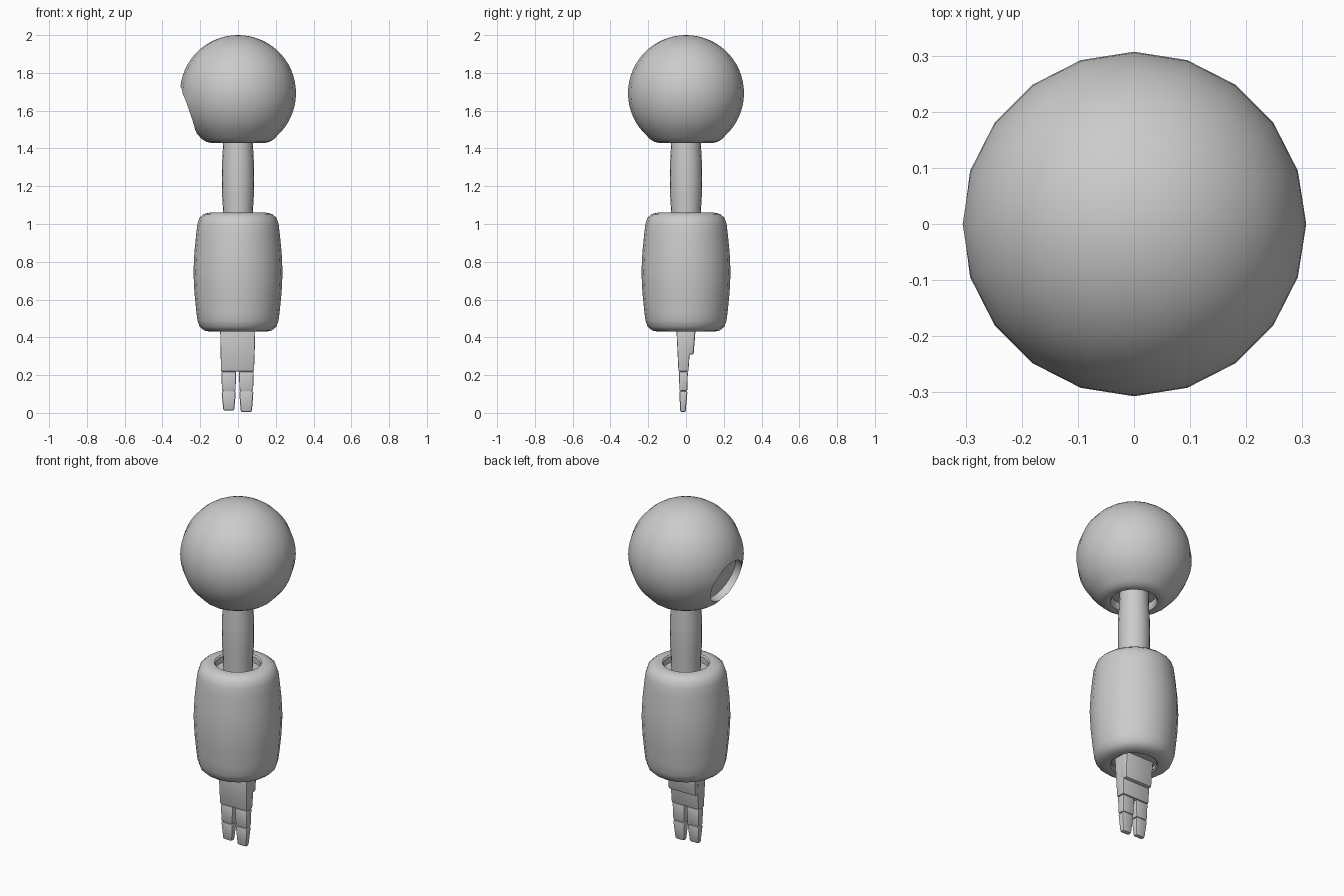
import bpy, bmesh, math
from mathutils import Vector

if "Cube" in bpy.data.objects:
    bpy.data.objects.remove(bpy.data.objects["Cube"])

SIDES = 20


def finish(name, bm, angle=40):
    bmesh.ops.recalc_face_normals(bm, faces=bm.faces)
    me = bpy.data.meshes.new(name)
    bm.to_mesh(me)
    bm.free()
    ob = bpy.data.objects.new(name, me)
    bpy.context.collection.objects.link(ob)
    smooth(ob, angle)
    return ob


def smooth(ob, angle):
    bpy.ops.object.select_all(action='DESELECT')
    bpy.context.view_layer.objects.active = ob
    ob.select_set(True)
    bpy.ops.object.shade_smooth_by_angle(angle=math.radians(angle))


def lathe(name, profile):
    """Spin a (radius, z) profile round the z axis."""
    bm = bmesh.new()
    vs = [bm.verts.new((r, 0, z)) for r, z in profile]
    es = [bm.edges.new(p) for p in zip(vs, vs[1:])]
    bmesh.ops.spin(bm, geom=vs + es, axis=(0, 0, 1), cent=(0, 0, 0),
                   steps=SIDES, angle=2 * math.pi, use_duplicate=False)
    bmesh.ops.remove_doubles(bm, verts=bm.verts, dist=1e-4)
    return finish(name, bm)


def block(name, bottom, top, z0, z1, bevel):
    """Tapered box; bottom and top are (x0, x1, y0, y1)."""
    bm = bmesh.new()
    bmesh.ops.create_cube(bm, size=2)
    for v in bm.verts:
        x0, x1, y0, y1 = top if v.co.z > 0 else bottom
        v.co = (x1 if v.co.x > 0 else x0, y1 if v.co.y > 0 else y0,
                z1 if v.co.z > 0 else z0)
    bmesh.ops.bevel(bm, geom=list(bm.edges), offset=bevel, segments=2,
                    profile=0.5, affect='EDGES')
    return finish(name, bm, 35)


# Shoulder ball with recess for the upper arm
R, CZ = 0.307, 1.693
ball = [(R * math.sin(math.radians(a)), CZ + R * math.cos(math.radians(a)))
        for a in range(0, 139, 6)]
ball += [(0.19, 1.449), (0.168, 1.435), (0.145, 1.43), (0.127, 1.433),
         (0.12, 1.442), (0.12, 1.475), (0, 1.475)]
shoulder = lathe("shoulder_ball", ball)

# Round socket on the inner side of the shoulder
axis = Vector((-0.945, 0, -0.327))
bm = bmesh.new()
bmesh.ops.create_cone(bm, cap_ends=True, segments=24, radius1=0.13,
                      radius2=0.13, depth=0.2)
socket = finish("socket_cutter", bm)
socket.rotation_euler = axis.to_track_quat('Z', 'Y').to_euler()
socket.location = Vector((0, 0, CZ)) + axis * 0.335
socket.hide_render = True
cut = shoulder.modifiers.new("socket", 'BOOLEAN')
cut.object = socket
cut.operation = 'DIFFERENCE'
cut.solver = 'EXACT'
bpy.context.view_layer.objects.active = shoulder
bpy.ops.object.modifier_apply(modifier=cut.name)
bpy.data.objects.remove(socket)
smooth(shoulder, 40)

# Upper arm rod
lathe("upper_arm", [(0, 1.01), (0.078, 1.01), (0.079, 1.07), (0.084, 1.15),
                    (0.086, 1.24), (0.084, 1.33), (0.079, 1.42),
                    (0.078, 1.49), (0, 1.49)])

# Forearm barrel with a recess at both ends
lathe("forearm", [(0, 0.455), (0.12, 0.455), (0.12, 0.438), (0.127, 0.431),
                  (0.15, 0.43), (0.18, 0.437), (0.203, 0.456),
                  (0.215, 0.49), (0.221, 0.54), (0.231, 0.64),
                  (0.236, 0.745), (0.231, 0.85), (0.221, 0.95),
                  (0.215, 1.0), (0.203, 1.034), (0.18, 1.053),
                  (0.15, 1.06), (0.127, 1.058), (0.12, 1.05),
                  (0.12, 1.015), (0, 1.015)])

# Hand: palm and raised pad on its back
block("palm", (-0.09, 0.085, -0.04, 0.013), (-0.095, 0.092, -0.052, 0.03),
      0.22, 0.47, 0.005)
block("hand_pad", (-0.09, 0.088, -0.01, 0.04), (-0.093, 0.092, -0.01, 0.053),
      0.308, 0.47, 0.01)

# Two fingers, each with two segments
for name, x, tip in (("left", -0.049, 0.012), ("right", 0.044, 0.004)):
    block(name + "_finger_base", (x - 0.036, x + 0.036, -0.035, 0.007),
          (x - 0.039, x + 0.039, -0.037, 0.01), 0.117, 0.219, 0.006)
    block(name + "_finger_tip", (x - 0.029, x + 0.029, -0.03, -0.002),
          (x - 0.038, x + 0.038, -0.036, 0.008), tip, 0.115, 0.009)
    block(name + "_knuckle", (x - 0.03, x + 0.03, -0.03, 0.002),
          (x - 0.03, x + 0.03, -0.03, 0.002), 0.1, 0.23, 0.003)
